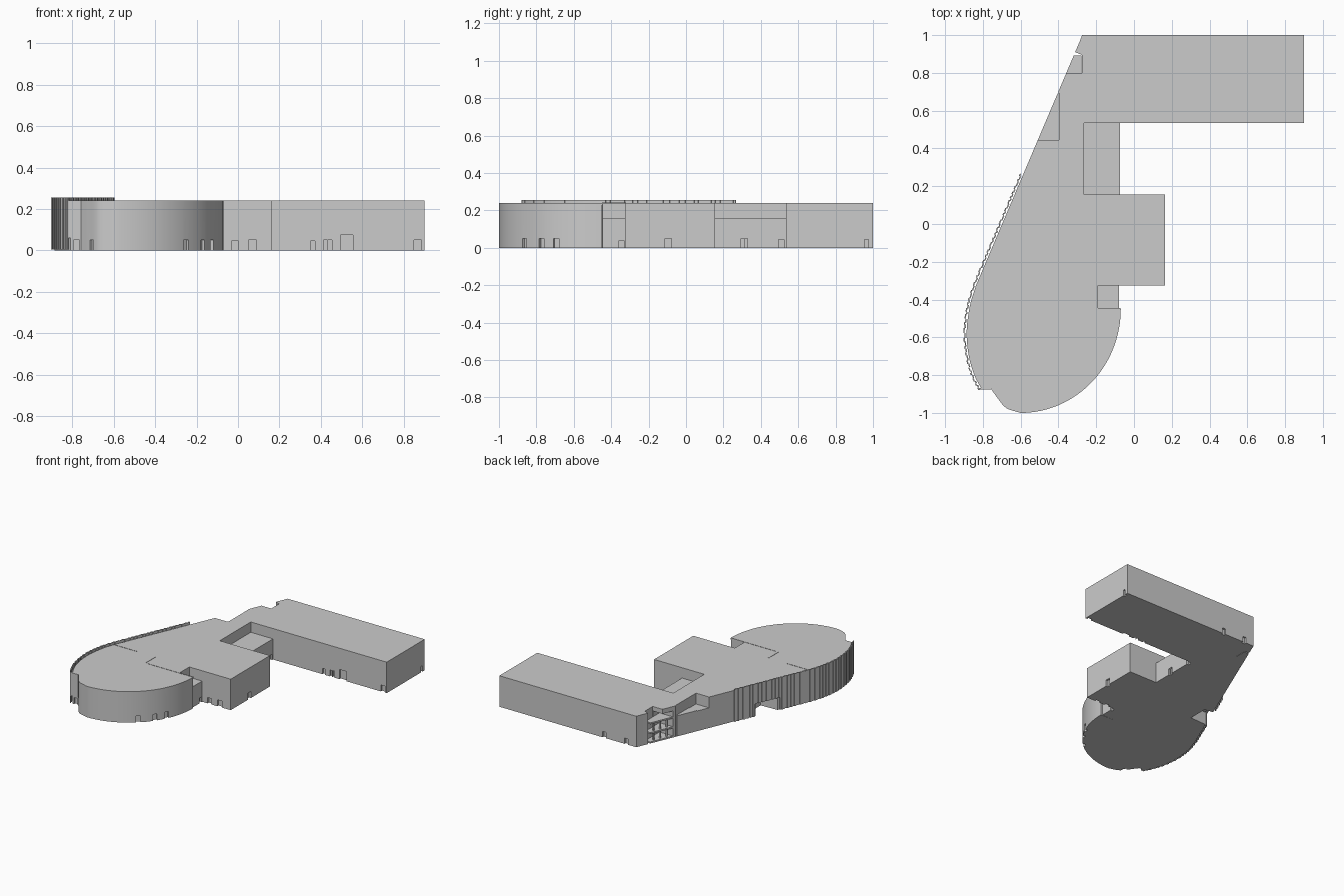
import bpy, bmesh, math, random
from mathutils import Vector

if "Cube" in bpy.data.objects:
    bpy.data.objects.remove(bpy.data.objects["Cube"])

random.seed(4)
H, LOW, SCREEN_H = 0.24, 0.16, 0.255


def add_prism(bm, pts, z0, z1):
    face = bm.faces.new([bm.verts.new((x, y, z0)) for x, y in pts])
    ext = bmesh.ops.extrude_face_region(bm, geom=[face])["geom"]
    bmesh.ops.translate(bm, vec=(0, 0, z1 - z0),
                        verts=[v for v in ext if isinstance(v, bmesh.types.BMVert)])


def make(name, prisms, smooth=False):
    """One object from a list of (outline, bottom, top) prisms."""
    bm = bmesh.new()
    for p in prisms:
        add_prism(bm, *p)
    bmesh.ops.recalc_face_normals(bm, faces=bm.faces)
    me = bpy.data.meshes.new(name)
    bm.to_mesh(me)
    bm.free()
    ob = bpy.data.objects.new(name, me)
    bpy.context.collection.objects.link(ob)
    if smooth:
        shade(ob)
    return ob


def shade(ob):
    bpy.ops.object.select_all(action='DESELECT')
    bpy.context.view_layer.objects.active = ob
    ob.select_set(True)
    bpy.ops.object.shade_smooth_by_angle(angle=math.radians(25))


def rect(x0, x1, y0, y1):
    return [(x0, y0), (x1, y0), (x1, y1), (x0, y1)]


def turned(x, y, w, d, ang):
    c, s = math.cos(ang), math.sin(ang)
    return [(x + c * a - s * b, y + s * a + c * b)
            for a, b in ((-w/2, -d/2), (w/2, -d/2), (w/2, d/2), (-w/2, d/2))]


def spline(pts, n=6):
    """Catmull-Rom curve through 2D points."""
    p = [Vector(q) for q in pts]
    p = [2 * p[0] - p[1]] + p + [2 * p[-1] - p[-2]]
    out = []
    for i in range(1, len(p) - 2):
        a, b, c, d = p[i-1:i+3]
        for k in range(n):
            t = k / n
            out.append(tuple(0.5 * (2*b + (c-a)*t + (2*a-5*b+4*c-d)*t*t
                                    + (3*b-a-3*c+d)*t**3)))
    return out + [tuple(p[-2])]


def diag(y):
    """x of the slanting west wall at a given y."""
    return -0.286 - 0.425 * (0.97 - y)


# Outlines
west = spline([(diag(-0.325), -0.325), (-0.868, -0.43), (-0.886, -0.57),
               (-0.874, -0.70), (-0.845, -0.80), (-0.808, -0.872)])
south = spline([(-0.757, -0.872), (-0.72, -0.925), (-0.675, -0.975), (-0.60, -1.0)])
rotunda = [(-0.6 + 0.53 * math.sin(t), -0.45 - 0.55 * math.cos(t))
           for t in (math.pi / 2 * i / 32 for i in range(1, 33))]
outline = ([(0.9, 1), (-0.275, 1), (-0.288, 0.965), (-0.312, 0.91), (-0.275, 0.895),
            (-0.275, 0.80), (diag(0.80), 0.80), (diag(0.70), 0.70), (-0.397, 0.69),
            (-0.397, 0.445), (diag(0.445), 0.445)] + west + south + rotunda +
           [(-0.19, -0.447), (-0.19, -0.325), (0.165, -0.325), (0.165, 0.155),
            (-0.265, 0.155), (-0.265, 0.535), (0.9, 0.535)])

# Main building and its lower roofed parts
main = make("main_building", [(outline, 0, H)])
court = make("courtyard_link", [(rect(-0.265, -0.075, 0.155, 0.535), 0, LOW)])
link = make("side_link", [(rect(-0.19, -0.08, -0.447, -0.325), 0, LOW)])
make("west_annex", [([(-0.397, 0.69), (diag(0.69), 0.69), (diag(0.535), 0.535),
                      (-0.397, 0.535)], 0, LOW),
                    ([(-0.397, 0.535), (diag(0.535), 0.535), (diag(0.445), 0.445),
                      (-0.397, 0.445)], 0, LOW - 0.004)])

# Doorways: x, y, width, height, wall direction
PI2 = math.pi / 2
doors = [(x, 0.535, w, h, 0) for x, w, h in
         ((0.36, .022, .045), (0.422, .02, .05), (0.444, .02, .05),
          (0.525, .06, .075), (0.868, .035, .05))]
doors += [(-0.015, -0.325, .035, .045, 0), (0.07, -0.325, .04, .05, 0),
          (-0.78, -0.872, .03, .05, 0), (-0.705, -0.943, .03, .05, math.radians(-48)),
          (0.0, 1.0, .03, .045, 0), (-0.19, 1.0, .03, .045, 0)]
doors += [(0.165, -0.095, .035, .05, PI2), (-0.075, 0.303, .016, .05, PI2),
          (-0.075, 0.322, .016, .05, PI2), (-0.075, 0.51, .03, .045, PI2),
          (0.9, 0.965, .02, .045, PI2), (-0.08, -0.345, .025, .04, PI2)]
for s in (0.66, 0.811, 0.896):  # doors round the rotunda
    c = math.sqrt(1 - s * s)
    doors.append((-0.6 + 0.53 * s, -0.45 - 0.55 * c, .032, .05,
                  math.atan2(0.55 * s, 0.53 * c)))
cuts = [(turned(x, y, w, 0.03, a), -0.01, h) for x, y, w, h, a in doors]
# West entrance recess and open corner balcony
cuts.append(([(-0.70, 0.10), (-0.59, 0.08), (-0.59, -0.07), (-0.80, -0.08)], -0.01, 0.10))
cuts.append(([(-0.36, 0.893), (-0.277, 0.893), (-0.277, 0.72), (-0.44, 0.72)], -0.01, 0.205))
cutter = make("opening_cutter", cuts)
for ob in (main, court, link):
    m = ob.modifiers.new("openings", 'BOOLEAN')
    m.operation, m.solver, m.object = 'DIFFERENCE', 'EXACT', cutter
    bpy.context.view_layer.objects.active = ob
    bpy.ops.object.modifier_apply(modifier=m.name)
bpy.data.objects.remove(cutter, do_unlink=True)
shade(main)

# Balcony floors and posts in the open corner
floor = [(diag(0.893), 0.893), (-0.277, 0.893), (-0.277, 0.72), (diag(0.72), 0.72)]
make("balcony_floors", [(floor, z, z + 0.012) for z in (0, 0.072, 0.148)])
make("balcony_posts", [(turned(diag(y) + 0.02, y, 0.01, 0.01, 0), 0.01, 0.15)
                       for y in (0.75, 0.80, 0.85)])

# Pleated screen standing just outside the west wall
path = [Vector((diag(0.26), 0.26)), Vector((diag(-0.31), -0.31))]
path += [Vector(p) for p in west[1:]]
lengths = [(b - a).length for a, b in zip(path, path[1:])]
total = sum(lengths)


def at(s):
    for a, b, l in zip(path, path[1:], lengths):
        if s <= l:
            break
        s -= l
    return a + (b - a) * (s / l), (b - a).normalized()


panels, s, i = [], 0.0, 0
while s < total - 0.004:
    w = min(random.choice((0.012, 0.018, 0.026)), total - s)
    p, d = at(s + w / 2)
    out = Vector((d.y, -d.x))
    p = p + out * (0.009 if i % 2 else 0.014)
    base = 0.10 if -0.08 < p.y < 0.10 else 0.004
    panels.append((turned(p.x, p.y, w, 0.007, math.atan2(d.y, d.x)), base, SCREEN_H))
    s, i = s + w, i + 1
panels.append((rect(-0.82, -0.757, -0.877, -0.868), 0.06, H))
make("pleated_screen", panels)

# Thin roof joints
make("roof_joints", [(rect(-0.835, -0.64, -0.327, -0.322), H - 0.01, H + 0.002),
                     (rect(-0.482, -0.477, -0.45, -0.325), H - 0.01, H + 0.002),
                     (rect(-0.455, -0.072, -0.45, -0.444), H - 0.01, H + 0.002)])
